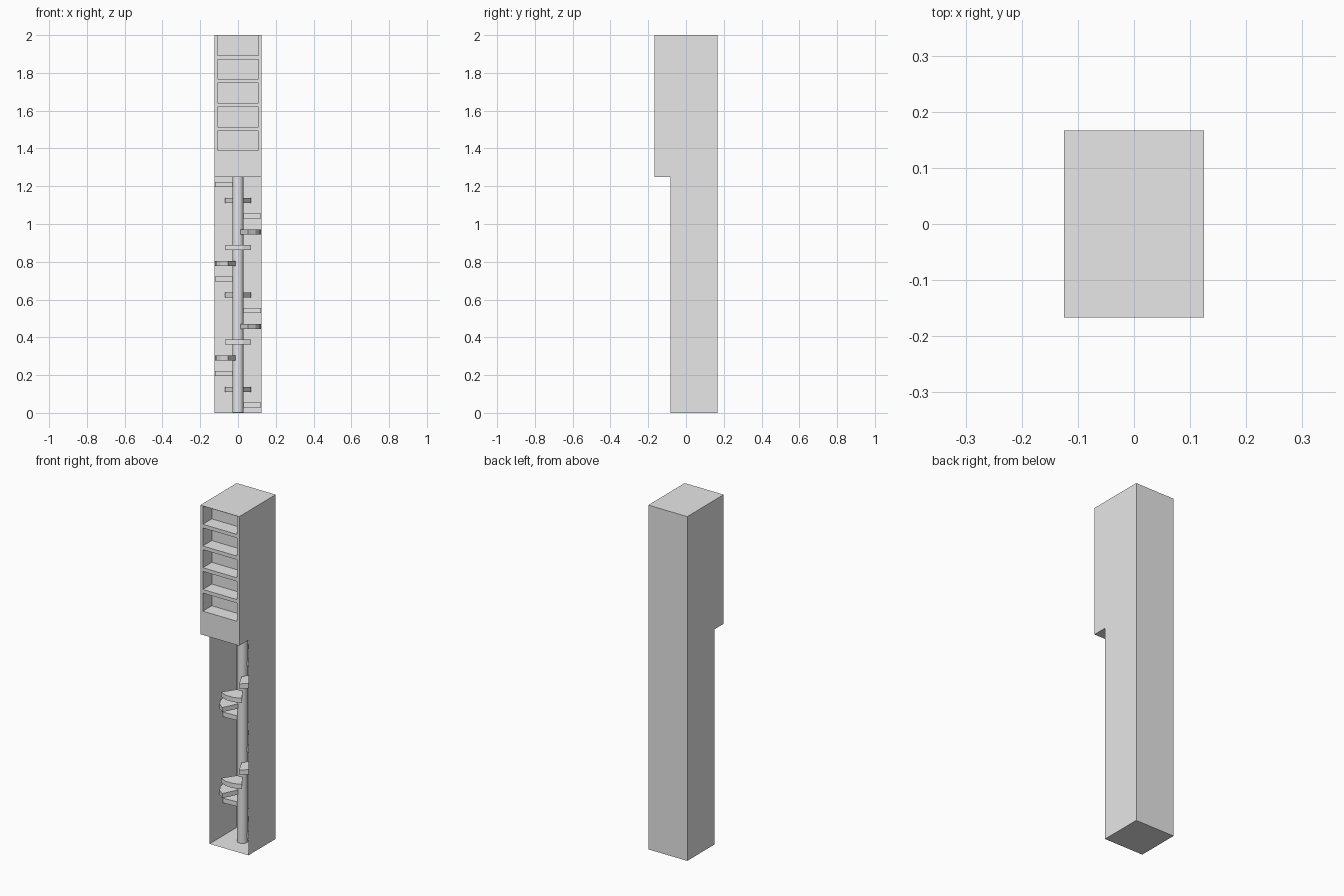
import bpy, bmesh, math
from mathutils import Matrix, Vector

if "Cube" in bpy.data.objects:
    bpy.data.objects.remove(bpy.data.objects["Cube"])

grey = bpy.data.materials.new("plain_grey")
grey.diffuse_color = (0.8, 0.8, 0.8, 1)
grey.use_nodes = True
grey.node_tree.nodes["Principled BSDF"].inputs["Base Color"].default_value = grey.diffuse_color


def finish(bm, name):
    bmesh.ops.recalc_face_normals(bm, faces=bm.faces)
    mesh = bpy.data.meshes.new(name)
    bm.to_mesh(mesh)
    bm.free()
    mesh.materials.append(grey)
    obj = bpy.data.objects.new(name, mesh)
    bpy.context.scene.collection.objects.link(obj)
    return obj


def add_box(bm, lo, hi):
    lo, hi = Vector(lo), Vector(hi)
    m = Matrix.Translation((lo + hi) / 2) @ Matrix.Diagonal((*(hi - lo), 1))
    bmesh.ops.create_cube(bm, size=1, matrix=m)


W, FRONT, MID, BACK = 0.125, -0.167, -0.083, 0.167
AXIS_Y = (MID + BACK) / 2

# Tall thin-walled shaft, open at the front
bm = bmesh.new()
add_box(bm, (-W, MID, 0), (W, BACK, 2))
bm.normal_update()
bmesh.ops.delete(bm, geom=[f for f in bm.faces if f.normal.y < -0.9], context='FACES')
finish(bm, "shaft_walls")

# Upper front block with five window recesses
bm = bmesh.new()
add_box(bm, (-W, FRONT, 1.25), (W, MID, 2))
block = finish(bm, "upper_block")

bm = bmesh.new()
for i in range(5):
    z = 1.388 + i * 0.1262
    add_box(bm, (-0.109, FRONT - 0.05, z), (0.109, MID - 0.002, z + 0.105))
cutter = finish(bm, "window_cutter")
cutter.hide_render = True
cutter.hide_set(True)
mod = block.modifiers.new("windows", 'BOOLEAN')
mod.operation = 'DIFFERENCE'
mod.solver = 'EXACT'
mod.object = cutter

# Central stair pole
bm = bmesh.new()
bmesh.ops.create_cone(bm, cap_ends=True, segments=16, radius1=0.029, radius2=0.029,
                      depth=1.99, matrix=Matrix.Translation((0, AXIS_Y, 0.996)))
pole = finish(bm, "stair_pole")
for p in pole.data.polygons:
    p.use_smooth = len(p.vertices) == 4

# Spiral treads: wedges of three sixteenths of a disc, turning 60 degrees each
bm = bmesh.new()
for i in range(23):
    mid = math.radians(30 + 60 * i)
    z = 0.028 + i / 12
    pts = [(0, AXIS_Y)]
    for k in range(4):
        a = mid + math.radians(-33.75 + 22.5 * k)
        pts.append((0.122 * math.cos(a), AXIS_Y + 0.122 * math.sin(a)))
    face = bm.faces.new([bm.verts.new((x, y, z)) for x, y in pts])
    ext = bmesh.ops.extrude_face_region(bm, geom=[face], use_keep_orig=True)
    top = [v for v in ext["geom"] if isinstance(v, bmesh.types.BMVert)]
    bmesh.ops.translate(bm, verts=top, vec=(0, 0, 0.027))
finish(bm, "stair_treads")
